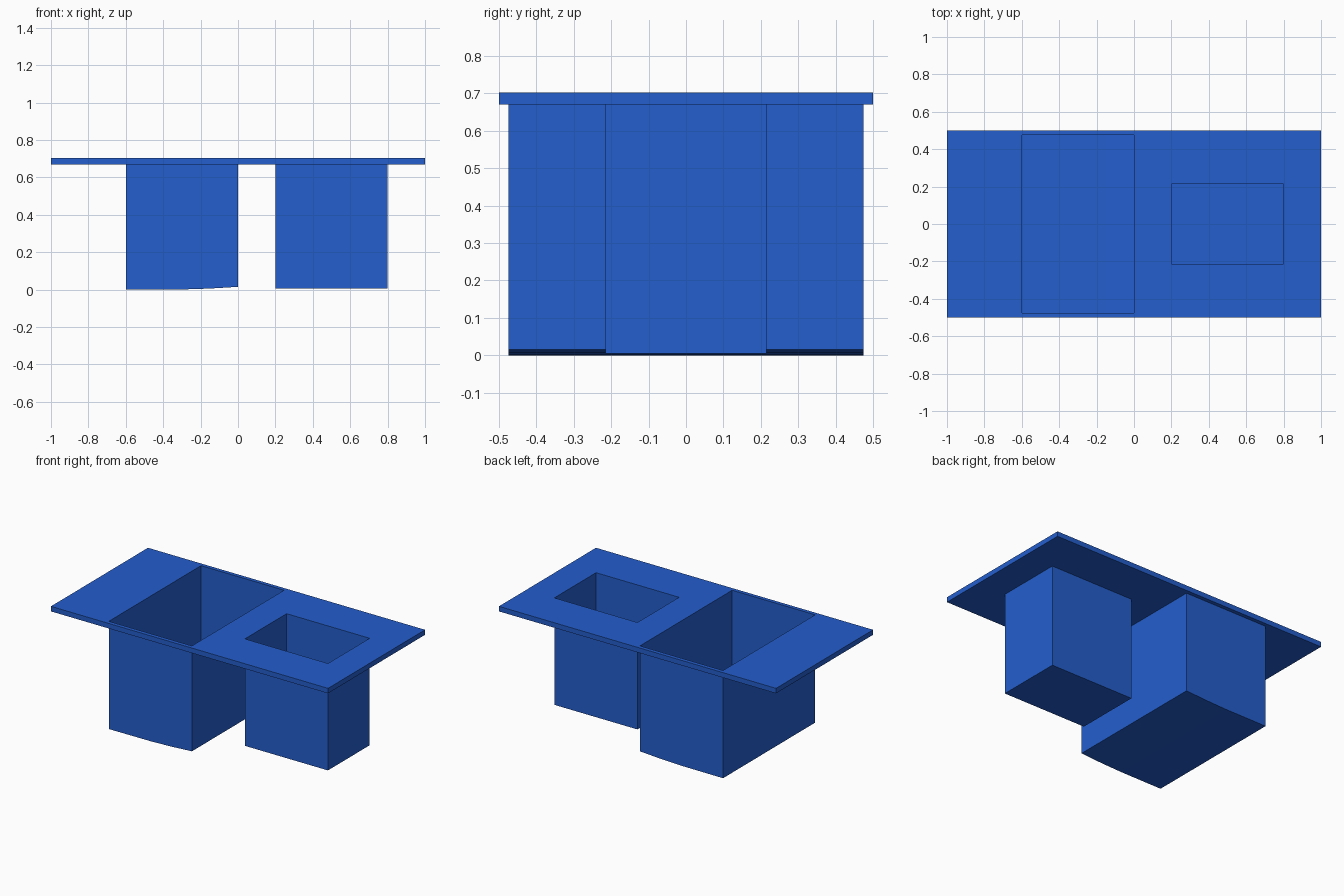
import bpy
import bmesh

cube = bpy.data.objects.get("Cube")
if cube:
    bpy.data.objects.remove(cube, do_unlink=True)

blue = bpy.data.materials.new("blue")
blue.use_nodes = True
colour = (0.017, 0.112, 0.61, 1)
blue.diffuse_color = colour
blue.node_tree.nodes["Principled BSDF"].inputs["Base Color"].default_value = colour

PLATE_BOTTOM, PLATE_TOP = 0.67, 0.703
LARGE = (-0.6, 0.0, 0.475)   # left edge, right edge, half depth
SMALL = (0.2, 0.8, 0.215)


def finish(name, bm):
    bmesh.ops.recalc_face_normals(bm, faces=bm.faces)
    mesh = bpy.data.meshes.new(name)
    bm.to_mesh(mesh)
    bm.free()
    mesh.materials.append(blue)
    obj = bpy.data.objects.new(name, mesh)
    bpy.context.collection.objects.link(obj)
    return obj


def in_hole(x, y):
    return any(a < x < b and abs(y) < d for a, b, d in (LARGE, SMALL))


# Top plate: a sheet of cells with the two openings left out, then thickened
bm = bmesh.new()
xs = (-1, LARGE[0], LARGE[1], SMALL[0], SMALL[1], 1)
ys = (-0.5, -LARGE[2], -SMALL[2], SMALL[2], LARGE[2], 0.5)
grid = [[bm.verts.new((x, y, PLATE_BOTTOM)) for y in ys] for x in xs]
for i in range(len(xs) - 1):
    for j in range(len(ys) - 1):
        if not in_hole((xs[i] + xs[i + 1]) / 2, (ys[j] + ys[j + 1]) / 2):
            bm.faces.new((grid[i][j], grid[i + 1][j],
                          grid[i + 1][j + 1], grid[i][j + 1]))
bmesh.ops.delete(bm, geom=[v for v in bm.verts if not v.link_faces], context='VERTS')
result = bmesh.ops.extrude_face_region(bm, geom=bm.faces[:], use_keep_orig=True)
for v in result["geom"]:
    if isinstance(v, bmesh.types.BMVert):
        v.co.z = PLATE_TOP
finish("top_plate", bm)


# Open, thin-walled basin hanging below its opening
def basin(name, size, floor):
    left, right, depth = size
    bm = bmesh.new()
    outline = [(left, PLATE_BOTTOM)] + floor + [(right, PLATE_BOTTOM)]
    front = [bm.verts.new((x, -depth, z)) for x, z in outline]
    back = [bm.verts.new((x, depth, z)) for x, z in outline]
    bm.faces.new(front)
    bm.faces.new(back[::-1])
    for i in range(len(outline) - 1):
        bm.faces.new((front[i], back[i], back[i + 1], front[i + 1]))
    return finish(name, bm)


basin("large_basin", LARGE, [(-0.6, 0), (-0.3, 0.001), (-0.15, 0.006), (0, 0.015)])
basin("small_basin", SMALL, [(0.2, 0.005), (0.8, 0.005)])
